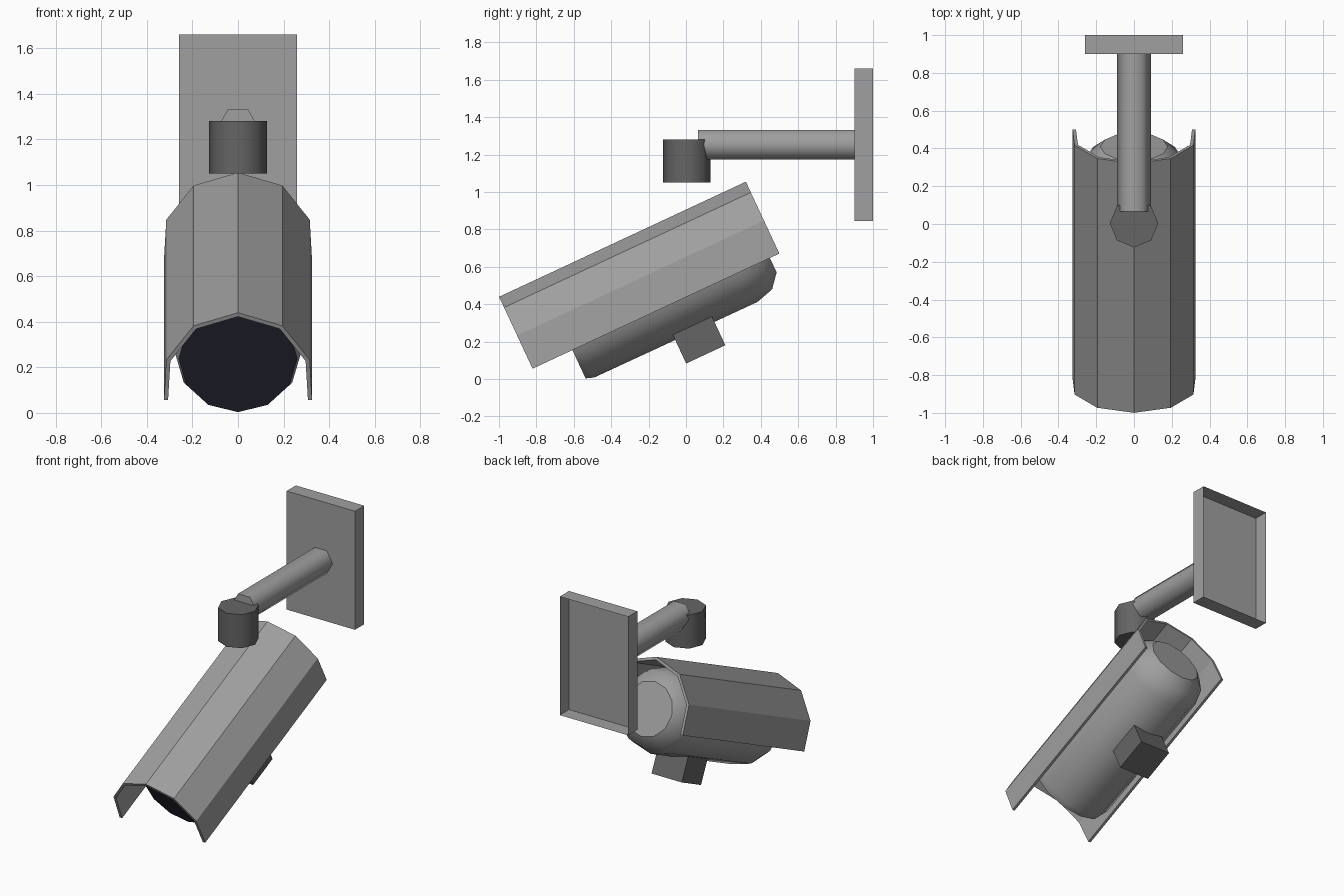
import bpy, bmesh, math

if "Cube" in bpy.data.objects:
    bpy.data.objects.remove(bpy.data.objects["Cube"])

TILT = math.radians(25)   # camera housing pitch
AXIS_V = 0.49             # height of the housing axis in its tilted frame


def material(name, rgb):
    m = bpy.data.materials.new(name)
    m.diffuse_color = (*rgb, 1)
    m.use_nodes = True
    m.node_tree.nodes["Principled BSDF"].inputs["Base Color"].default_value = m.diffuse_color
    return m


GREY = material("grey metal", (0.35, 0.35, 0.35))
DARK = material("dark grey", (0.13, 0.13, 0.13))
LENS = material("lens black", (0.016, 0.016, 0.027))


def finish(name, bm, mats, tilt=0, smooth=None):
    bmesh.ops.recalc_face_normals(bm, faces=bm.faces)
    me = bpy.data.meshes.new(name)
    bm.to_mesh(me)
    bm.free()
    for m in mats:
        me.materials.append(m)
    ob = bpy.data.objects.new(name, me)
    bpy.context.collection.objects.link(ob)
    ob.rotation_euler.x = tilt
    if smooth:
        bpy.ops.object.select_all(action='DESELECT')
        bpy.context.view_layer.objects.active = ob
        ob.select_set(True)
        bpy.ops.object.shade_smooth_by_angle(angle=math.radians(smooth))
    return ob


def loft(rings, closed=True, caps=True):
    """Skin a list of equal-length point rings."""
    bm = bmesh.new()
    rows = [[bm.verts.new(p) for p in r] for r in rings]
    n = len(rows[0])
    for a, b in zip(rows, rows[1:]):
        for i in range(n if closed else n - 1):
            j = (i + 1) % n
            bm.faces.new((a[i], a[j], b[j], b[i]))
    if caps:
        bm.faces.new(rows[0])
        bm.faces.new(rows[-1])
    return bm


def ring_y(y, r, n, z, start=0.0):
    return [(r * math.cos(start + math.tau * i / n), y,
             z + r * math.sin(start + math.tau * i / n)) for i in range(n)]


def box(x, y0, y1, z0, z1):
    return loft([[(-x, y, z0), (x, y, z0), (x, y, z1), (-x, y, z1)] for y in (y0, y1)])


# Wall plate: shallow box, open at the back
bm = box(0.26, 0.9, 1.0, 0.845, 1.66)
back = [f for f in bm.faces if f.calc_center_median().y > 0.99]
bmesh.ops.delete(bm, geom=back, context='FACES_ONLY')
finish("wall_plate", bm, [GREY])

# Six-sided arm
finish("arm", loft([ring_y(y, 0.09, 6, 1.2525) for y in (0.065, 0.9)]), [GREY], smooth=65)

# Eight-sided swivel joint
joint = [[(0.128 * math.cos(math.tau * i / 8), 0.004 + 0.128 * math.sin(math.tau * i / 8), z)
          for i in range(8)] for z in (1.05, 1.28)]
finish("swivel_joint", loft(joint), [DARK], smooth=50)


# Sun hood: half decagon arch with straight skirts, thin walls
def arch(r, skirt):
    half = [(r * math.sin(math.radians(a)), AXIS_V + r * math.cos(math.radians(a)))
            for a in (0, 36, 72)] + [(skirt, 0.397)]
    return [(-x, z) for x, z in half[:0:-1]] + half


outline = arch(0.331, 0.325) + arch(0.312, 0.307)[::-1]
n = len(outline)
bm = loft([[(x, y, z) for x, z in outline] for y in (-0.72, 0.736)], caps=False)
bm.verts.ensure_lookup_table()
for base in (0, n):   # end rims
    for i in range(n // 2 - 1):
        quad = (i, i + 1, n - 2 - i, n - 1 - i)
        bm.faces.new([bm.verts[base + k] for k in quad])
finish("sun_hood", bm, [GREY], tilt=TILT)

# Camera body: twelve-sided barrel with rounded rear and dark front glass
profile = [(-0.485, 0.26), (-0.44, 0.275), (0.52, 0.278), (0.62, 0.25), (0.68, 0.178)]
bm = loft([ring_y(y, r, 12, AXIS_V) for y, r in profile])
for f in bm.faces:
    if f.calc_center_median().y < -0.48:
        f.material_index = 1
finish("camera_body", bm, [GREY, LENS], tilt=TILT, smooth=35)

# Mount block under the body
finish("mount_block", box(0.115, 0.036, 0.267, 0.075, 0.305), [DARK], tilt=TILT)
